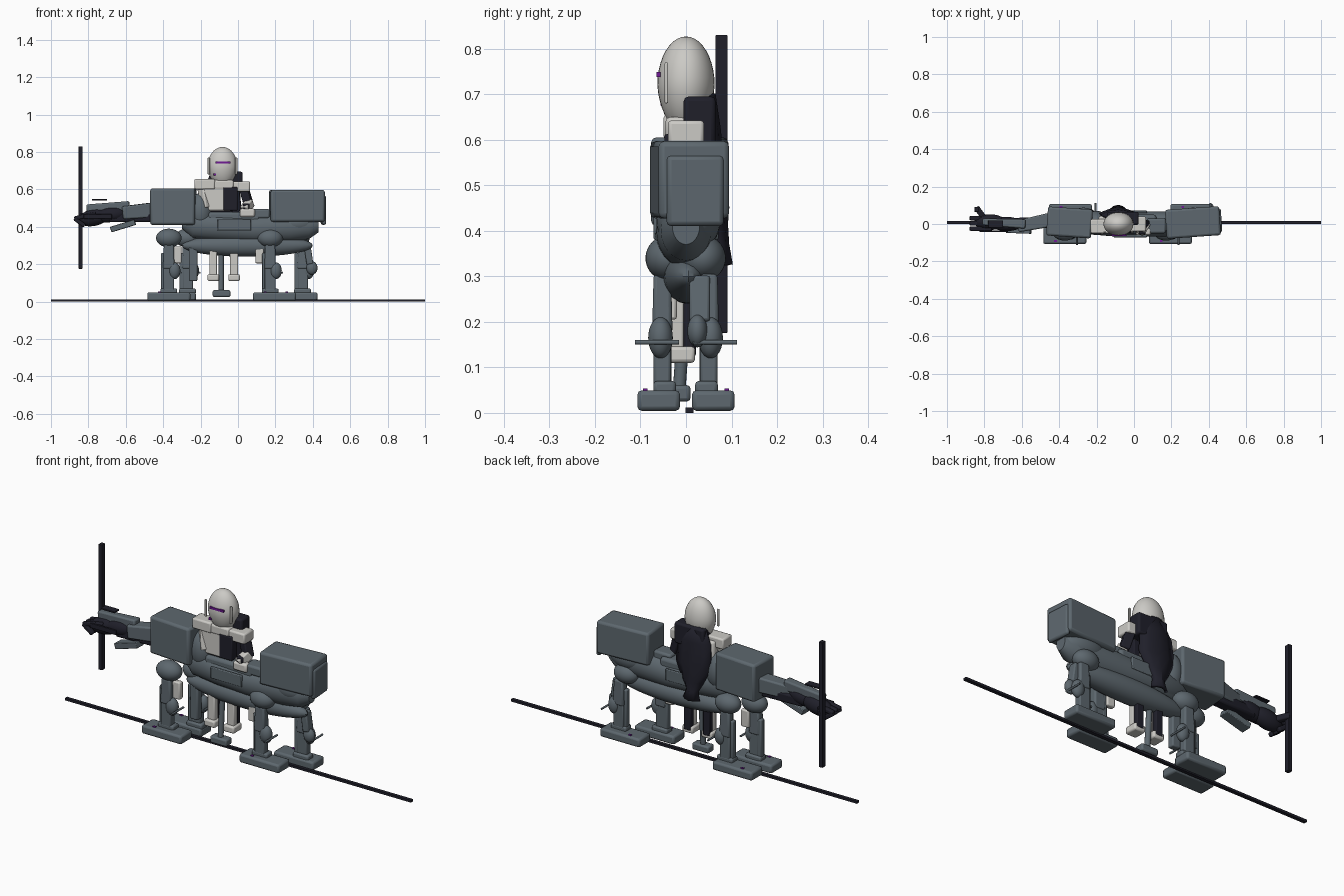
import bpy
import bmesh
import math
from mathutils import Vector

default_cube = bpy.data.objects.get("Cube")
if default_cube:
    bpy.data.objects.remove(default_cube, do_unlink=True)


def make_material(name, colour):
    material = bpy.data.materials.new(name)
    material.use_nodes = True
    rgba = (*colour, 1.0)
    material.diffuse_color = rgba
    material.node_tree.nodes["Principled BSDF"].inputs["Base Color"].default_value = rgba
    return material


steel = make_material("steel grey", (0.11, 0.137, 0.157))
dark = make_material("dark navy", (0.014, 0.014, 0.023))
white = make_material("warm white", (0.6, 0.59, 0.56))
purple = make_material("glowing purple", (0.16, 0.01, 0.3))


def finish(name, mesh_data, material, bevel=0.0):
    """Turn a bmesh into a smooth shaded object with optional rounded edges."""
    bmesh.ops.recalc_face_normals(mesh_data, faces=mesh_data.faces)
    mesh = bpy.data.meshes.new(name)
    mesh_data.to_mesh(mesh)
    mesh_data.free()
    mesh.materials.append(material)
    part = bpy.data.objects.new(name, mesh)
    bpy.context.collection.objects.link(part)
    if bevel:
        modifier = part.modifiers.new("rounded edges", "BEVEL")
        modifier.width = bevel
        modifier.segments = 2
    bpy.ops.object.select_all(action="DESELECT")
    part.select_set(True)
    bpy.context.view_layer.objects.active = part
    bpy.ops.object.shade_smooth_by_angle()
    return part


def box(name, material, centre, size, bevel=0.006, turn=(0, 0, 0), taper=1.0):
    """Block with an optional narrowing towards its top."""
    shape = bmesh.new()
    bmesh.ops.create_cube(shape, size=1.0)
    for vert in shape.verts:
        if vert.co.z > 0:
            vert.co.x *= taper
            vert.co.y *= taper
    bmesh.ops.scale(shape, vec=size, verts=shape.verts)
    part = finish(name, shape, material, bevel)
    part.location = centre
    part.rotation_euler = [math.radians(angle) for angle in turn]
    return part


def ball(name, material, centre, radii, turn=(0, 0, 0)):
    shape = bmesh.new()
    bmesh.ops.create_uvsphere(shape, u_segments=32, v_segments=20, radius=1.0)
    bmesh.ops.scale(shape, vec=radii, verts=shape.verts)
    part = finish(name, shape, material)
    part.location = centre
    part.rotation_euler = [math.radians(angle) for angle in turn]
    return part


def beam(name, material, start, end, width, depth, bevel=0.006, taper=1.0):
    """Block stretched between two points."""
    start, end = Vector(start), Vector(end)
    along = end - start
    part = box(name, material, (start + end) / 2, (width, depth, along.length), bevel, taper=taper)
    part.rotation_euler = along.to_track_quat("Z", "Y").to_euler()
    return part


def rod(name, material, start, end, radius):
    start, end = Vector(start), Vector(end)
    along = end - start
    shape = bmesh.new()
    bmesh.ops.create_cone(shape, cap_ends=True, segments=16, radius1=radius,
                          radius2=radius, depth=along.length)
    part = finish(name, shape, material)
    part.location = (start + end) / 2
    part.rotation_euler = along.to_track_quat("Z", "Y").to_euler()
    return part


def hull(name, material, stations, sides=24):
    """Loft of ellipses along x: position, middle height, half depth, half height."""
    shape = bmesh.new()
    rings = []
    for x, z, half_y, half_z in stations:
        ring = []
        for step in range(sides):
            angle = math.tau * step / sides
            ring.append(shape.verts.new((x, half_y * math.cos(angle), z + half_z * math.sin(angle))))
        rings.append(ring)
    for near, far in zip(rings, rings[1:]):
        for step in range(sides):
            after = (step + 1) % sides
            shape.faces.new((near[step], near[after], far[after], far[step]))
    shape.faces.new(rings[0])
    shape.faces.new(rings[-1])
    return finish(name, shape, material)


# Ground rail and upright pole
box("ground_rail", dark, (0, 0.008, 0.006), (2, 0.018, 0.012), bevel=0)
box("upright_pole", dark, (-0.842, 0.078, 0.503), (0.021, 0.026, 0.655), bevel=0.002)

# Body of the mount
hull("upper_hull", steel, [(-0.3, 0.43, 0.02, 0.04), (-0.24, 0.41, 0.055, 0.07),
                           (-0.1, 0.4, 0.067, 0.075), (0.08, 0.39, 0.068, 0.075),
                           (0.28, 0.4, 0.065, 0.08), (0.38, 0.4, 0.055, 0.065),
                           (0.43, 0.41, 0.03, 0.04)])
ball("belly", steel, (0.05, 0.005, 0.3), (0.35, 0.06, 0.06))
box("belly_keel", steel, (0.05, 0.005, 0.3), (0.38, 0.1, 0.06), bevel=0.02)
box("saddle", steel, (-0.02, 0, 0.45), (0.28, 0.1, 0.06), bevel=0.015)
box("saddle_pommel", steel, (0.12, -0.01, 0.47), (0.1, 0.08, 0.05), bevel=0.01)
for side in (-1, 1):
    box("side_panel", steel, (-0.02, side * 0.065, 0.41), (0.18, 0.012, 0.06), bevel=0.004)

# Large shoulder and rump housings
box("shoulder_housing", steel, (-0.345, 0.008, 0.508), (0.24, 0.155, 0.195), 0.012, (0, 0, -4))
ball("shoulder_fairing", steel, (-0.2, 0.005, 0.48), (0.065, 0.065, 0.1))
box("rump_housing", steel, (0.315, 0.008, 0.512), (0.29, 0.155, 0.17), 0.012, (0, 0, 4))
box("rump_end_plate", steel, (0.457, 0.02, 0.488), (0.022, 0.126, 0.155), 0.01, (0, 0, 4))
ball("rump_underside", steel, (0.31, 0.005, 0.42), (0.12, 0.07, 0.07))

# Four legs: hip, thigh, knee, shin and foot
legs = {
    "front_right": (-0.37, -0.052, -0.37), "back_right": (-0.27, 0.05, -0.34),
    "front_left": (0.172, -0.052, 0.195), "back_left": (0.345, 0.05, 0.31),
}
for place, (x, y, foot_x) in legs.items():
    side = 1 if y > 0 else -1
    hip_x = x - 0.03 if place == "back_left" else x
    ball(place + "_hip", steel, (hip_x, y * 0.75, 0.34), (0.068, 0.05, 0.05))
    box(place + "_thigh", steel, (x, y, 0.24), (0.062, 0.045, 0.13), 0.008, taper=0.85)
    ball(place + "_knee", steel, (x + 0.03, y + side * 0.004, 0.165), (0.032, 0.027, 0.045))
    box(place + "_shin", steel, (x, y, 0.12), (0.058, 0.038, 0.16), 0.006)
    box(place + "_calf_plate", steel, (x - 0.03, y * 0.9, 0.16), (0.025, 0.03, 0.2), 0.006)
    box(place + "_foot", steel, (foot_x, side * 0.06, 0.027), (0.23, 0.094, 0.045), 0.01)
    box(place + "_ankle", steel, (x, y * 0.9, 0.055), (0.09, 0.05, 0.03), 0.008)
    rod(place + "_spur", steel, (x + 0.065, side * 0.015, 0.155), (x + 0.065, side * 0.112, 0.155), 0.005)
    box(place + "_foot_light", purple, (foot_x - 0.05, side * 0.09, 0.051), (0.014, 0.01, 0.006), 0)
ball("outer_knee_guard", steel, (0.395, 0.025, 0.18), (0.03, 0.022, 0.036))
beam("outer_thigh", steel, (0.37, 0.03, 0.3), (0.385, 0.03, 0.2), 0.045, 0.036)
box("inner_front_shin", steel, (-0.24, -0.005, 0.2), (0.045, 0.035, 0.18))
for x in (-0.325, 0.115):
    box("leg_trim", white, (x, -0.035, 0.25), (0.045, 0.03, 0.09))
rod("stirrup_stem", steel, (-0.09, -0.015, 0.05), (-0.09, 0, 0.26), 0.014)
box("stirrup", steel, (-0.088, -0.015, 0.043), (0.095, 0.05, 0.036), 0.008)

# Reaching arm and gripping hand
beam("upper_arm", steel, (-0.45, 0.022, 0.49), (-0.62, -0.012, 0.475), 0.075, 0.08, 0.008, 0.85)
beam("forearm", steel, (-0.58, 0, 0.51), (-0.81, 0.012, 0.5), 0.05, 0.055, 0.008, 0.7)
beam("arm_underside", dark, (-0.46, 0.01, 0.45), (-0.69, 0, 0.45), 0.06, 0.05, 0.01)
beam("arm_flap", steel, (-0.55, -0.025, 0.425), (-0.68, -0.02, 0.385), 0.055, 0.03, 0.003)
ball("wrist", dark, (-0.68, 0, 0.465), (0.085, 0.038, 0.04), (0, -8, 0))
ball("palm", dark, (-0.77, 0.01, 0.45), (0.085, 0.042, 0.045), (0, -12, 0))
for finger in range(3):
    y = -0.025 + finger * 0.028
    beam("finger", dark, (-0.76, y, 0.47), (-0.875, y, 0.445), 0.024, 0.022, 0.006)
    beam("fingertip", dark, (-0.875, y, 0.445), (-0.82, y, 0.405), 0.024, 0.022, 0.006)
beam("thumb", dark, (-0.8, 0.03, 0.45), (-0.842, 0.088, 0.46), 0.03, 0.03, 0.006)
box("wrist_blade", dark, (-0.75, -0.04, 0.455), (0.15, 0.008, 0.025), 0.002)
box("wrist_fin", dark, (-0.74, 0, 0.545), (0.08, 0.04, 0.008), 0.002)

# Rider's egg shaped head
head = ball("rider_head", white, (-0.083, 0, 0.72), (0.08, 0.063, 0.107))
for vert in head.data.vertices:
    if vert.co.z < 0:
        vert.co.x *= 1 + vert.co.z
        vert.co.y *= 1 + vert.co.z
box("visor", purple, (-0.08, -0.06, 0.744), (0.08, 0.009, 0.011), 0)
box("cheek_light", purple, (-0.125, -0.052, 0.68), (0.014, 0.009, 0.01), 0)
for side in (-1, 1):
    box("ear_strip", white, (-0.083 + side * 0.073, -0.043, 0.725), (0.012, 0.008, 0.09), 0.003)

# Rider's torso, shoulders and arms
box("rider_torso", white, (-0.112, 0, 0.56), (0.155, 0.085, 0.15), 0.01)
box("chest_panel", dark, (-0.04, -0.025, 0.55), (0.075, 0.045, 0.125), 0.005)
box("waist", dark, (-0.09, 0.005, 0.49), (0.12, 0.07, 0.05), 0.01)
box("collar", white, (-0.083, 0, 0.625), (0.12, 0.09, 0.05), 0.01)
box("right_shoulder", white, (-0.178, -0.012, 0.628), (0.11, 0.075, 0.055), 0.008)
box("left_shoulder", white, (0.01, 0, 0.615), (0.11, 0.08, 0.055), 0.008)
beam("right_upper_arm", white, (-0.19, -0.01, 0.62), (-0.17, -0.03, 0.5), 0.045, 0.045)
beam("left_upper_arm", dark, (0.03, 0.01, 0.61), (0.06, 0, 0.51), 0.045, 0.045)
beam("left_forearm", white, (0.065, 0, 0.53), (0.035, -0.045, 0.49), 0.045, 0.045)
box("left_glove", white, (0.05, -0.04, 0.475), (0.08, 0.04, 0.045), 0.01)
box("left_cuff", dark, (0.045, -0.035, 0.51), (0.035, 0.04, 0.03), 0.005)

# Rider's legs and boots
for x in (-0.132, -0.021):
    box("rider_leg", white, (x, -0.02, 0.2), (0.042, 0.03, 0.15), 0.005)
    box("leg_backing", dark, (x, 0.008, 0.2), (0.04, 0.028, 0.15), 0.005)
    box("rider_boot", white, (x, -0.015, 0.128), (0.062, 0.07, 0.036), 0.008)

# Back pack and flowing cape
box("back_pack", dark, (-0.06, 0.03, 0.64), (0.17, 0.07, 0.11), 0.01)
cape_rows = [(0.7, 0.05, 0.058), (0.62, 0.09, 0.07), (0.5, 0.1, 0.078),
             (0.42, 0.06, 0.085), (0.37, 0.03, 0.088), (0.325, 0.045, 0.096)]
cape = bmesh.new()
rows = []
for height, half, depth in cape_rows:
    rows.append([cape.verts.new((-0.085 + half * t, depth - 0.025 * t * t, height))
                 for t in (-1, -0.5, 0, 0.5, 1)])
for upper, lower in zip(rows, rows[1:]):
    for column in range(len(upper) - 1):
        cape.faces.new((upper[column], upper[column + 1], lower[column + 1], lower[column]))
cape_part = finish("cape", cape, dark)
thickness = cape_part.modifiers.new("cloth thickness", "SOLIDIFY")
thickness.thickness = 0.014
thickness.offset = 0
